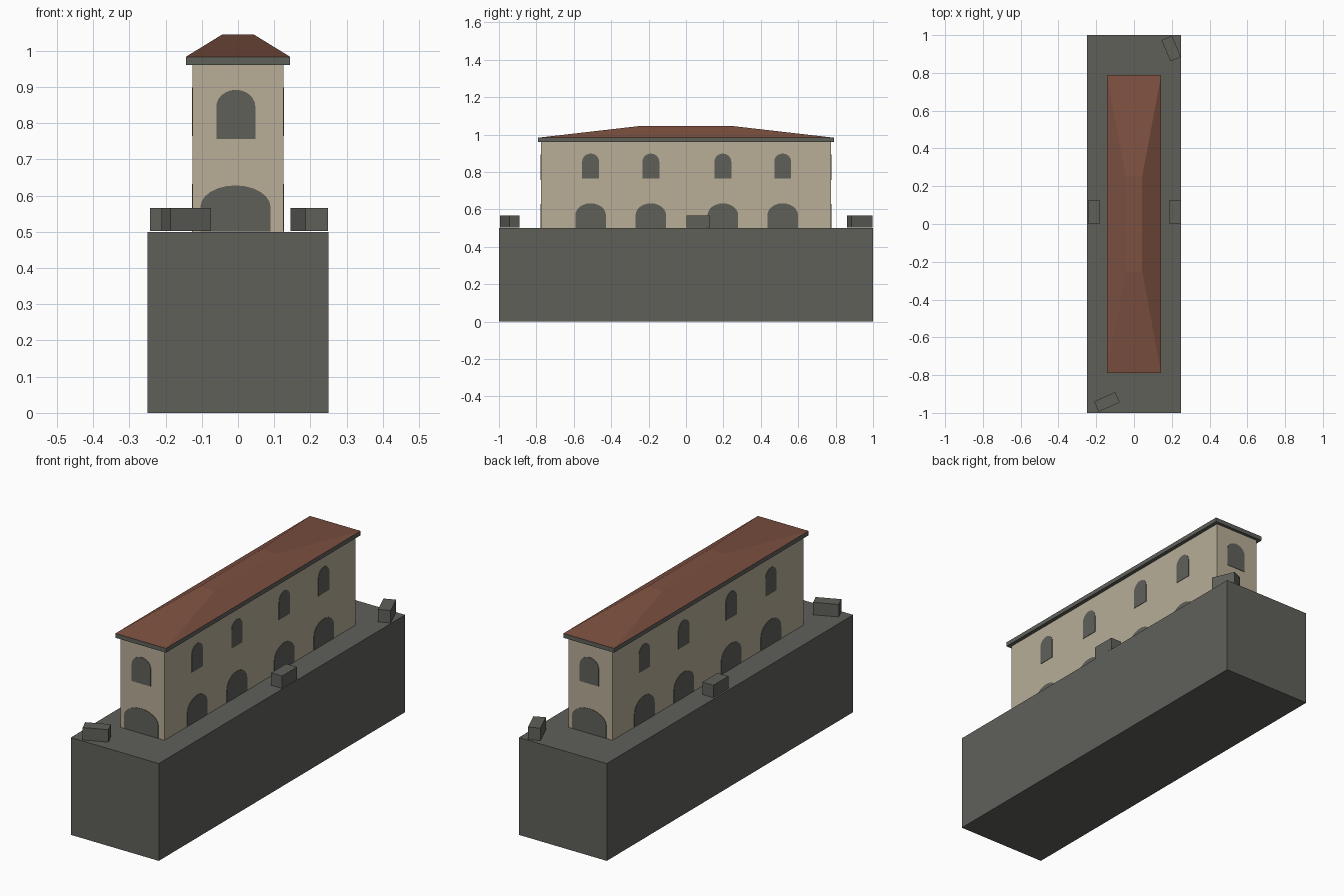
import bpy, bmesh, math
from mathutils import Matrix, Vector

if "Cube" in bpy.data.objects:
    bpy.data.objects.remove(bpy.data.objects["Cube"])


def material(name, rgb):
    m = bpy.data.materials.new(name)
    m.diffuse_color = (*rgb, 1)
    m.use_nodes = True
    m.node_tree.nodes["Principled BSDF"].inputs["Base Color"].default_value = m.diffuse_color
    return m


STONE = material("dark grey stone", (0.115, 0.115, 0.102))
PLASTER = material("beige plaster", (0.48, 0.42, 0.31))
TILES = material("brown red tiles", (0.205, 0.082, 0.052))


def finish(name, bm, mat):
    bmesh.ops.recalc_face_normals(bm, faces=bm.faces)
    mesh = bpy.data.meshes.new(name)
    bm.to_mesh(mesh)
    bm.free()
    mesh.materials.append(mat)
    ob = bpy.data.objects.new(name, mesh)
    bpy.context.collection.objects.link(ob)
    return ob


def block(name, center, size, mat, angle=0, top_scale=(1, 1)):
    bm = bmesh.new()
    bmesh.ops.create_cube(bm, size=1)
    for v in bm.verts:
        if v.co.z > 0:
            v.co.x *= top_scale[0]
            v.co.y *= top_scale[1]
        v.co = Vector(a * b for a, b in zip(v.co, size))
    ob = finish(name, bm, mat)
    ob.location = center
    ob.rotation_euler.z = math.radians(angle)
    return ob


def arch(name, u, width, z0, z_spring, z_top, wall_dist, angle):
    """Thin arched plate on a wall; angle 0 is the front wall."""
    bm = bmesh.new()
    pts = [(u - width / 2, z0), (u + width / 2, z0)]
    n = 12
    for i in range(n + 1):
        t = math.pi * i / n
        pts.append((u + width / 2 * math.cos(t), z_spring + (z_top - z_spring) * math.sin(t)))
    face = bm.faces.new([bm.verts.new((x, -wall_dist + 0.001, z)) for x, z in pts])
    ext = bmesh.ops.extrude_face_region(bm, geom=[face])
    verts = [g for g in ext["geom"] if isinstance(g, bmesh.types.BMVert)]
    bmesh.ops.translate(bm, vec=(0, -0.003, 0), verts=verts)
    bm.transform(Matrix.Rotation(math.radians(angle), 4, 'Z'))
    finish(name, bm, STONE)


# Plinth, walls, eave and hipped roof
block("plinth", (0, 0, 0.25), (0.5, 2, 0.5), STONE)
block("walls", (0, 0, 0.7305), (0.25, 1.55, 0.461), PLASTER)
block("eave", (0, 0, 0.972), (0.288, 1.58, 0.022), STONE)
block("roof", (0, 0, 1.014), (0.288, 1.58, 0.062), TILES, 0, (0.3, 0.317))

# Loose stone blocks around the building
block("left_stone", (-0.212, 0.064, 0.534), (0.062, 0.122, 0.064), STONE)
block("right_stone", (0.217, 0.064, 0.534), (0.062, 0.122, 0.064), STONE)
block("front_stone", (-0.143, -0.942, 0.534), (0.122, 0.06, 0.064), STONE, 24)
block("back_stone", (0.197, 0.929, 0.534), (0.122, 0.06, 0.064), STONE, -67)

# Arched doorways and windows on the two ends
for side, ang in (("front", 0), ("back", 180)):
    arch(side + "_doorway", -0.007, 0.194, 0.501, 0.568, 0.628, 0.775, ang)
    arch(side + "_window", -0.006, 0.108, 0.756, 0.845, 0.892, 0.775, ang)

# Four arched doorways and windows along each long side
for side, ang in (("right", 90), ("left", -90)):
    for i, y in enumerate((-0.51, -0.188, 0.197, 0.517)):
        u = y if ang == 90 else -y
        arch(f"{side}_doorway_{i + 1}", u, 0.164, 0.501, 0.568, 0.632, 0.125, ang)
        arch(f"{side}_window_{i + 1}", u, 0.09, 0.764, 0.855, 0.898, 0.125, ang)
